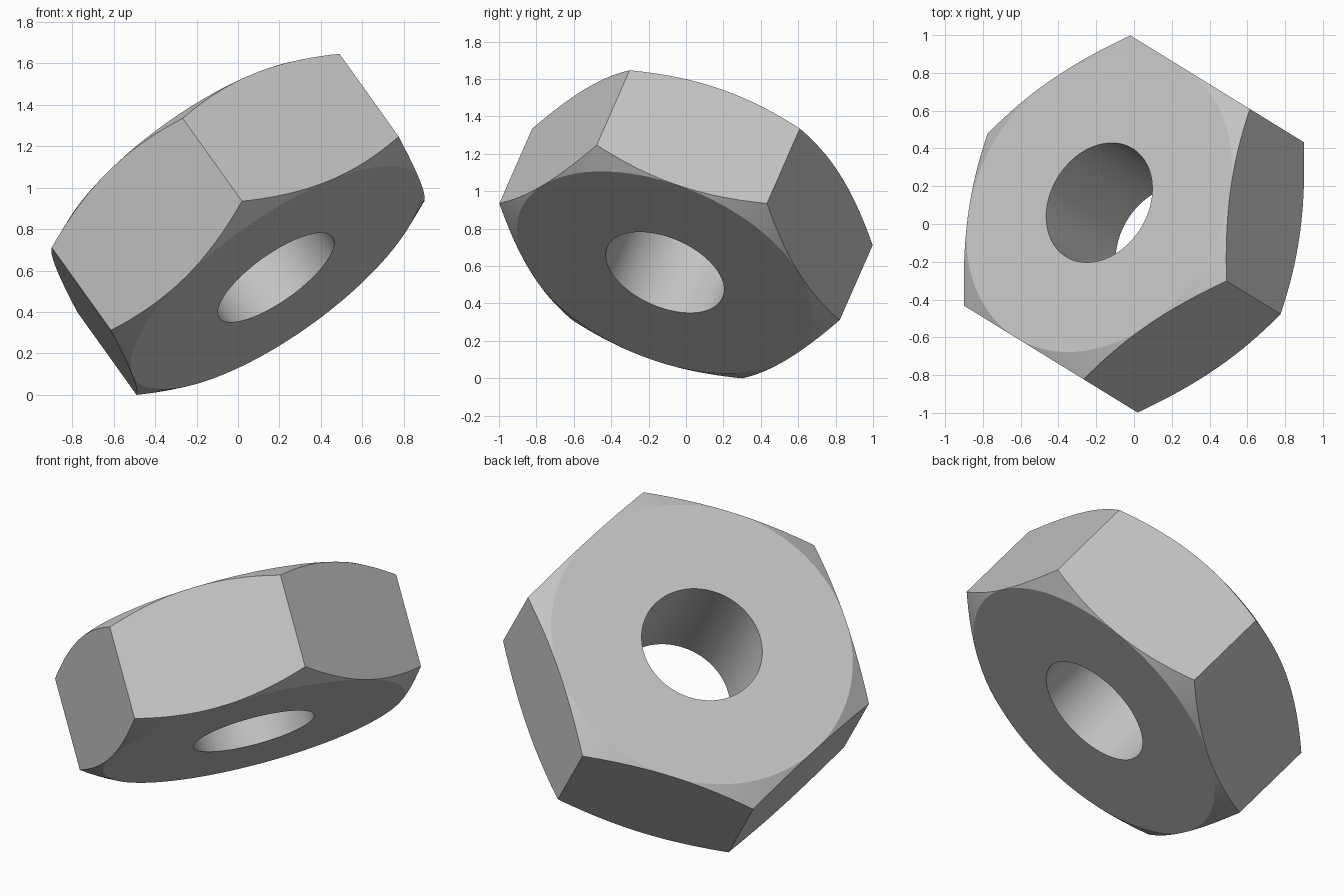
import bpy
import bmesh
import math
from mathutils import Matrix

if "Cube" in bpy.data.objects:
    bpy.data.objects.remove(bpy.data.objects["Cube"], do_unlink=True)

APOTHEM = 0.84          # half the distance across flats
HALF_HEIGHT = 0.336
BORE_RADIUS = 0.336
CHAMFER = math.tan(math.radians(30))
SEGMENTS = 144          # multiple of 12 so corners and flat centres get vertices

steel = bpy.data.materials.new("plain grey steel")
steel.use_nodes = True
grey = (0.55, 0.55, 0.55, 1)
steel.diffuse_color = grey
steel.node_tree.nodes["Principled BSDF"].inputs["Base Color"].default_value = grey


def hex_radius(angle):
    """Distance to the hexagon outline, with a corner at angle zero."""
    sector = math.radians(60)
    return APOTHEM / math.cos(angle % sector - sector / 2)


def ring(bm, radius_at, height_at):
    verts = []
    for i in range(SEGMENTS):
        a = math.tau * i / SEGMENTS
        r = radius_at(a)
        verts.append(bm.verts.new((r * math.cos(a), r * math.sin(a), height_at(r))))
    return verts


bm = bmesh.new()


def end_rings(side):
    """Bore rim, flat bearing circle and chamfered hexagon outline of one end."""
    flat = lambda r: side * HALF_HEIGHT
    cone = lambda r: side * (HALF_HEIGHT - (r - APOTHEM) * CHAMFER)
    return [ring(bm, lambda a: BORE_RADIUS, flat),
            ring(bm, lambda a: APOTHEM, flat),
            ring(bm, hex_radius, cone)]


# Closed loop of rings: top face, chamfer, side flats, bottom chamfer, bottom face, bore
rings = end_rings(1) + end_rings(-1)[::-1]
for k, upper in enumerate(rings):
    lower = rings[(k + 1) % len(rings)]
    for i in range(SEGMENTS):
        j = (i + 1) % SEGMENTS
        bm.faces.new((upper[i], lower[i], lower[j], upper[j]))

bmesh.ops.remove_doubles(bm, verts=bm.verts, dist=0.00001)
bmesh.ops.recalc_face_normals(bm, faces=bm.faces)

# Smooth bore and chamfers, sharp borders
for face in bm.faces:
    face.smooth = True
for edge in bm.edges:
    edge.smooth = edge.calc_face_angle(0) < math.radians(20)

# Tilt the nut and rest it on its lowest corner
tilt = Matrix.Rotation(math.radians(-31.6), 4, 'Z') @ Matrix.Rotation(math.radians(-40), 4, 'Y')
bm.transform(tilt)
bm.transform(Matrix.Translation((0, 0, -min(v.co.z for v in bm.verts))))

mesh = bpy.data.meshes.new("hex_nut")
bm.to_mesh(mesh)
bm.free()
mesh.materials.append(steel)
nut = bpy.data.objects.new("hex_nut", mesh)
bpy.context.collection.objects.link(nut)
